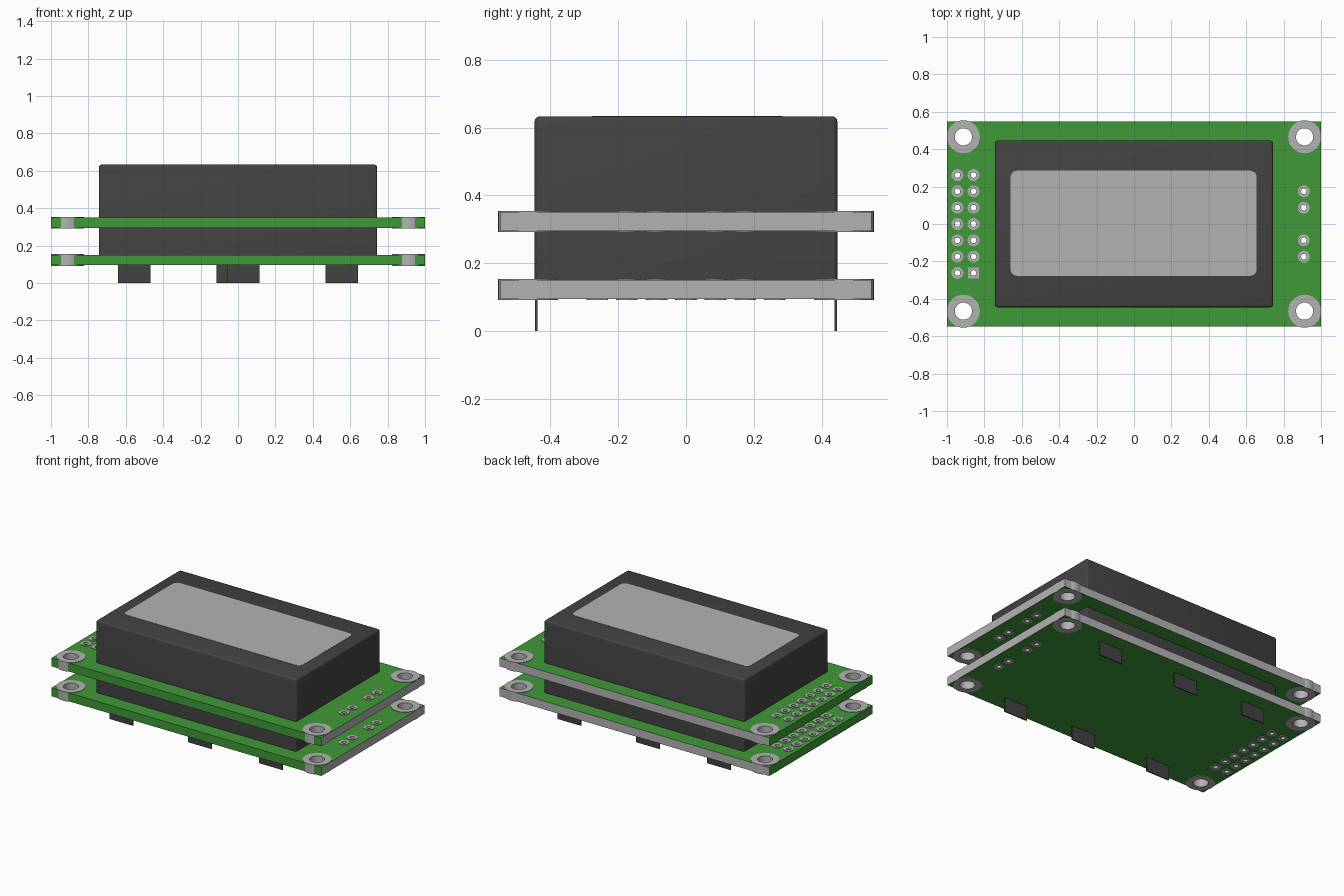
import bpy, bmesh
from math import cos, sin, pi

cube = bpy.data.objects.get("Cube")
if cube:
    bpy.data.objects.remove(cube, do_unlink=True)


def material(name, rgb):
    m = bpy.data.materials.new(name)
    m.use_nodes = True
    m.diffuse_color = (*rgb, 1)
    m.node_tree.nodes["Principled BSDF"].inputs["Base Color"].default_value = (*rgb, 1)
    return m


GREEN = material("board green", (0.052, 0.32, 0.04))
GREY = material("light grey", (0.45, 0.45, 0.45))
DARK = material("dark grey", (0.055, 0.055, 0.055))


def circle(x, y, r, n=32):
    return [(x + r * cos(2 * pi * i / n), y + r * sin(2 * pi * i / n)) for i in range(n)]


def rounded_rect(x, y, hx, hy, r=0, n=6):
    if not r:
        return [(x - hx, y - hy), (x + hx, y - hy), (x + hx, y + hy), (x - hx, y + hy)]
    points = []
    for k, (sx, sy) in enumerate([(1, 1), (-1, 1), (-1, -1), (1, -1)]):
        for i in range(n + 1):
            a = (k + i / n) * pi / 2
            points.append((x + sx * (hx - r) + r * cos(a), y + sy * (hy - r) + r * sin(a)))
    return points


def smooth(obj):
    bpy.ops.object.select_all(action='DESELECT')
    obj.select_set(True)
    bpy.context.view_layer.objects.active = obj
    bpy.ops.object.shade_smooth_by_angle()


def plate(name, loops, z0, z1, mat):
    """Extrude flat outlines; nested outlines become holes."""
    curve = bpy.data.curves.new(name, 'CURVE')
    curve.dimensions = '2D'
    curve.fill_mode = 'BOTH'
    curve.extrude = (z1 - z0) / 2
    for loop in loops:
        s = curve.splines.new('POLY')
        s.points.add(len(loop) - 1)
        for p, (x, y) in zip(s.points, loop):
            p.co = (x, y, 0, 1)
        s.use_cyclic_u = True
    helper = bpy.data.objects.new(name + "_outline", curve)
    bpy.context.collection.objects.link(helper)
    deps = bpy.context.evaluated_depsgraph_get()
    mesh = bpy.data.meshes.new_from_object(helper.evaluated_get(deps))
    bpy.data.objects.remove(helper, do_unlink=True)
    bm = bmesh.new()
    bm.from_mesh(mesh)
    bmesh.ops.remove_doubles(bm, verts=bm.verts, dist=1e-5)
    bmesh.ops.recalc_face_normals(bm, faces=bm.faces)
    bm.to_mesh(mesh)
    bm.free()
    mesh.materials.clear()
    mesh.materials.append(mat)
    obj = bpy.data.objects.new(name, mesh)
    obj.location.z = (z0 + z1) / 2
    bpy.context.collection.objects.link(obj)
    smooth(obj)
    return obj


def box(name, lo, hi, mat):
    bm = bmesh.new()
    bmesh.ops.create_cube(bm, size=1)
    for v in bm.verts:
        v.co = [l + (c + 0.5) * (h - l) for c, l, h in zip(v.co, lo, hi)]
    mesh = bpy.data.meshes.new(name)
    bm.to_mesh(mesh)
    bm.free()
    mesh.materials.append(mat)
    obj = bpy.data.objects.new(name, mesh)
    bpy.context.collection.objects.link(obj)
    return obj


# Hole layout shared by both boards
PITCH = 0.0872
mounts = [(sx * 0.912, sy * 0.466) for sx in (-1, 1) for sy in (-1, 1)]
pins = [(x, i * PITCH) for x in (-0.944, -0.858) for i in range(-3, 4)]
pins += [(0.908, i * PITCH) for i in (-2, -1, 1, 2)]
square_pin = (-0.858, -3 * PITCH)

for level, z in (("lower", 0.095), ("upper", 0.295)):
    top = z + 0.056
    # Circuit board, with bare cut edges on two sides
    holes = [circle(x, y, 0.05) for x, y in mounts] + [circle(x, y, 0.018, 16) for x, y in pins]
    board = plate(level + "_board", [rounded_rect(0, 0, 1, 0.547)] + holes, z, top, GREEN)
    board.data.materials.append(GREY)
    for f in board.data.polygons:
        if f.center.x > 0.999 or f.center.y > 0.546:
            f.material_index = 1
    # Plated rings through the holes
    rings = []
    for x, y in mounts:
        rings += [circle(x, y, 0.088), circle(x, y, 0.046)]
    plate(level + "_mounting_rings", rings, z - 0.003, top + 0.003, GREY)
    pads = []
    for x, y in pins:
        square = (x, y) == square_pin
        pads += [rounded_rect(x, y, 0.03, 0.03) if square else circle(x, y, 0.032, 20),
                 circle(x, y, 0.015, 16)]
    plate(level + "_pin_pads", pads, z - 0.003, top + 0.003, GREY)

# Display housing
housing = box("display_housing", (-0.744, -0.446, 0.15), (0.744, 0.446, 0.633), DARK)
bm = bmesh.new()
bm.from_mesh(housing.data)
edges = [e for e in bm.edges if max(v.co.z for v in e.verts) > 0.6]
bmesh.ops.bevel(bm, geom=edges, offset=0.014, segments=3, profile=0.5, affect='EDGES')
bm.to_mesh(housing.data)
bm.free()
smooth(housing)

# Screen
plate("screen", [rounded_rect(-0.002, 0.004, 0.658, 0.281, 0.035)], 0.627, 0.6345, GREY)

# Retaining tabs below the lower board
for side, sy in (("front", -1), ("back", 1)):
    for i, x in enumerate((-0.555, -0.028 * sy, 0.555)):
        y = sy * 0.442
        box(f"{side}_tab_{i + 1}", (x - 0.086, y - 0.0035, 0), (x + 0.086, y + 0.0035, 0.152), DARK)
